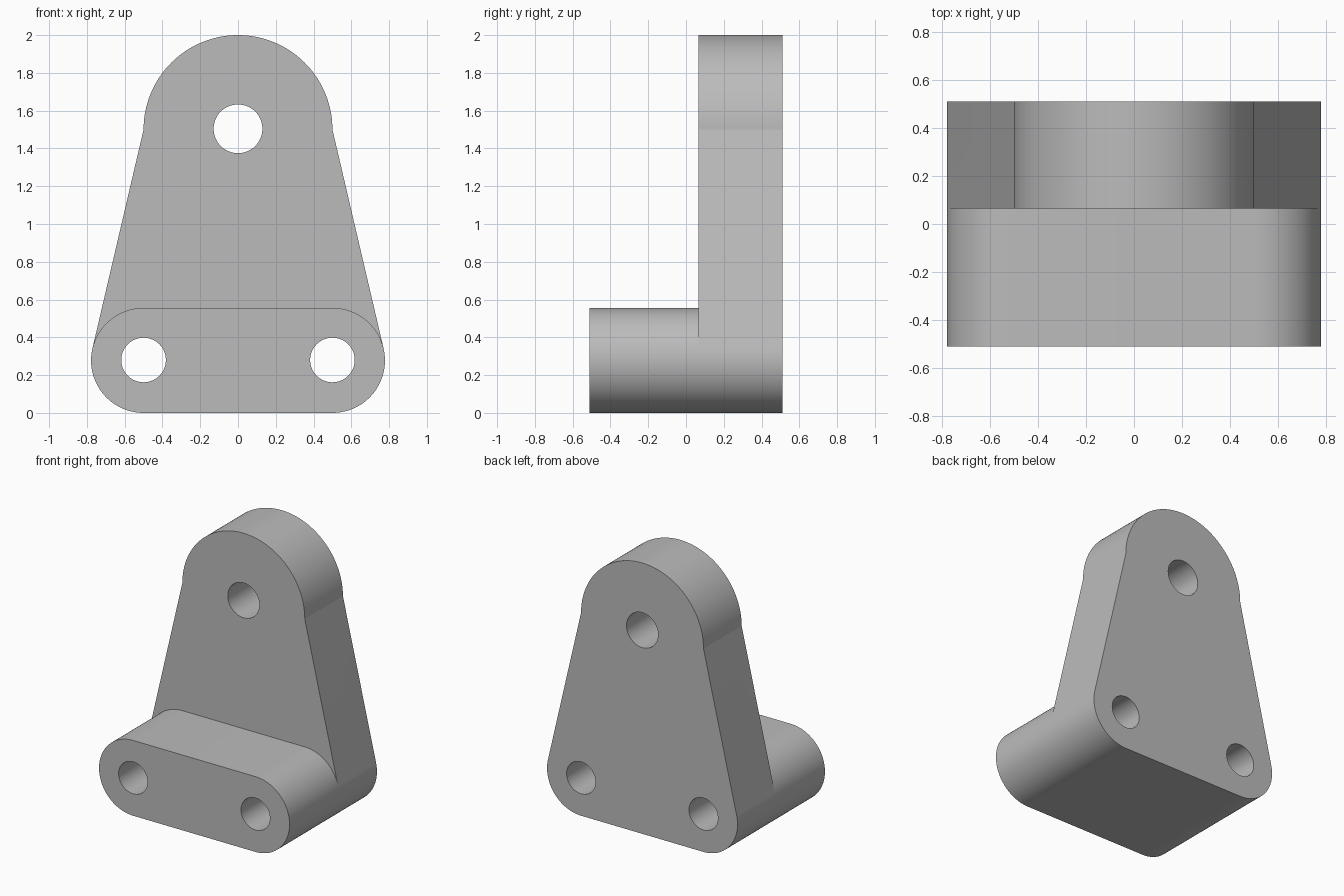
import bpy, bmesh
from math import sin, cos, asin, hypot, radians, degrees

cube = bpy.data.objects.get("Cube")
if cube:
    bpy.data.objects.remove(cube, do_unlink=True)

FRONT, STEP, BACK = -0.51, 0.065, 0.51
FOOT_X, FOOT_Z, FOOT_R = 0.5, 0.278, 0.278
TOP_Z, TOP_R = 1.5, 0.5

grey = bpy.data.materials.new("plain grey")
grey.use_nodes = True
colour = (0.5, 0.5, 0.5, 1)
grey.diffuse_color = colour
grey.node_tree.nodes["Principled BSDF"].inputs["Base Color"].default_value = colour


def arc(cx, cz, r, start, end, steps):
    angles = [radians(start + (end - start) * i / steps) for i in range(steps + 1)]
    return [(cx + r * cos(a), cz + r * sin(a)) for a in angles]


def prism(name, outline, y0, y1):
    """Extrude an outline in x and z from y0 to y1."""
    bm = bmesh.new()
    face = bm.faces.new([bm.verts.new((x, y0, z)) for x, z in outline])
    new = bmesh.ops.extrude_face_region(bm, geom=[face])["geom"]
    verts = [v for v in new if isinstance(v, bmesh.types.BMVert)]
    bmesh.ops.translate(bm, vec=(0, y1 - y0, 0), verts=verts)
    bmesh.ops.recalc_face_normals(bm, faces=bm.faces)
    mesh = bpy.data.meshes.new(name)
    bm.to_mesh(mesh)
    bm.free()
    mesh.materials.append(grey)
    obj = bpy.data.objects.new(name, mesh)
    bpy.context.collection.objects.link(obj)
    return obj


def combine(target, tool, operation):
    """Apply a boolean and remove its tool."""
    tool.hide_render = True
    mod = target.modifiers.new(operation.lower(), "BOOLEAN")
    mod.operation, mod.solver, mod.object = operation, "EXACT", tool
    bpy.context.view_layer.objects.active = target
    bpy.ops.object.modifier_apply(modifier=mod.name)
    bpy.data.objects.remove(tool, do_unlink=True)


def mirrored(half):
    return half + [(-x, z) for x, z in reversed(half)]


# Rounded foot corners end where the sloping sides touch them
tangent = degrees(asin(FOOT_R / hypot(TOP_R - FOOT_X, TOP_Z - FOOT_Z)))
corner = arc(FOOT_X, FOOT_Z, FOOT_R, -90, tangent, 32)
shoulder = arc(FOOT_X, FOOT_Z, FOOT_R, tangent, 90, 24)[1:]
crown = arc(0, TOP_Z, TOP_R, 0, 180, 80)

# Upright back plate
left_side = [(-x, z) for x, z in reversed(corner)]
bracket = prism("mounting_bracket", corner + crown + left_side, STEP, BACK)

# Projecting rounded foot
foot = prism("foot", mirrored(corner + shoulder), FRONT, STEP)
combine(bracket, foot, "UNION")

# Through holes
for x, z, r in ((0, 1.504, 0.129), (-FOOT_X, 0.28, 0.118), (FOOT_X, 0.28, 0.118)):
    hole = prism("hole_cutter", arc(x, z, r, 0, 360, 64)[:-1], FRONT - 0.1, BACK + 0.1)
    combine(bracket, hole, "DIFFERENCE")

bpy.ops.object.select_all(action="DESELECT")
bracket.select_set(True)
bpy.context.view_layer.objects.active = bracket
bpy.ops.object.shade_smooth_by_angle(angle=radians(10))
